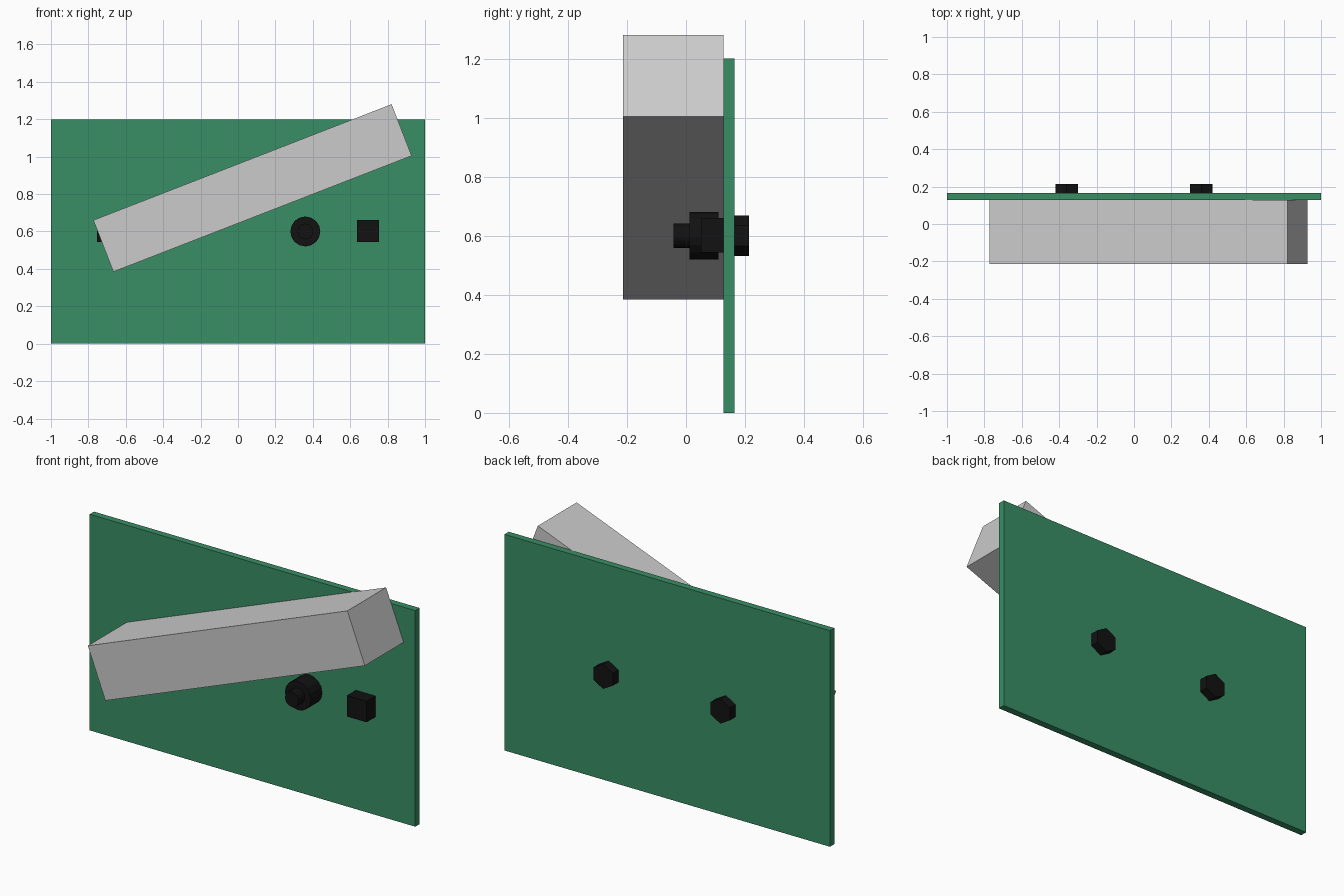
import bpy
from math import radians, pi

if "Cube" in bpy.data.objects:
    bpy.data.objects.remove(bpy.data.objects["Cube"])


def material(name, rgb):
    m = bpy.data.materials.new(name)
    m.diffuse_color = (*rgb, 1)
    m.use_nodes = True
    m.node_tree.nodes["Principled BSDF"].inputs["Base Color"].default_value = m.diffuse_color
    return m


GREEN = material("green", (0.04, 0.27, 0.13))
BLACK = material("black", (0.006, 0.006, 0.006))
FRONT, BACK = 0.127, 0.165      # panel faces along y
KNOB_X, STOP_X, AXIS_Z = 0.36, 0.695, 0.6


def box(name, loc, size, mat=None, tilt=0):
    bpy.ops.mesh.primitive_cube_add(size=1, location=loc, rotation=(0, radians(tilt), 0))
    ob = bpy.context.object
    ob.name = name
    ob.scale = size
    if mat:
        ob.data.materials.append(mat)


def rod(name, x, y0, y1, radius, sides, mat):
    # Prism lying along y, with a vertex pointing straight up
    bpy.ops.mesh.primitive_cylinder_add(vertices=sides, radius=radius, depth=y1 - y0,
                                        location=(x, (y0 + y1) / 2, AXIS_Z),
                                        rotation=(pi / 2, 0, 0))
    ob = bpy.context.object
    ob.name = name
    ob.data.materials.append(mat)


# Upright panel
box("panel", (0, (FRONT + BACK) / 2, 0.6), (2, BACK - FRONT, 1.2), GREEN)

# Tilted bar across the front
box("tilted_bar", (0.0775, -0.043, 0.8325), (1.711, 0.34, 0.296), None, -21.25)

# Mirrored fittings: bolt, thick collar, rear hex nut, stop block
for side, s in (("left", -1), ("right", 1)):
    rod(side + "_bolt", s * KNOB_X, -0.042, BACK + 0.02, 0.042, 16, BLACK)
    rod(side + "_collar", s * KNOB_X, 0.012, 0.11, 0.08, 16, BLACK)
    rod(side + "_hex_nut", s * KNOB_X, BACK, 0.213, 0.069, 6, BLACK)
    box(side + "_stop_block", (s * STOP_X, 0.0885, AXIS_Z + 0.002), (0.12, 0.077, 0.117), BLACK)
